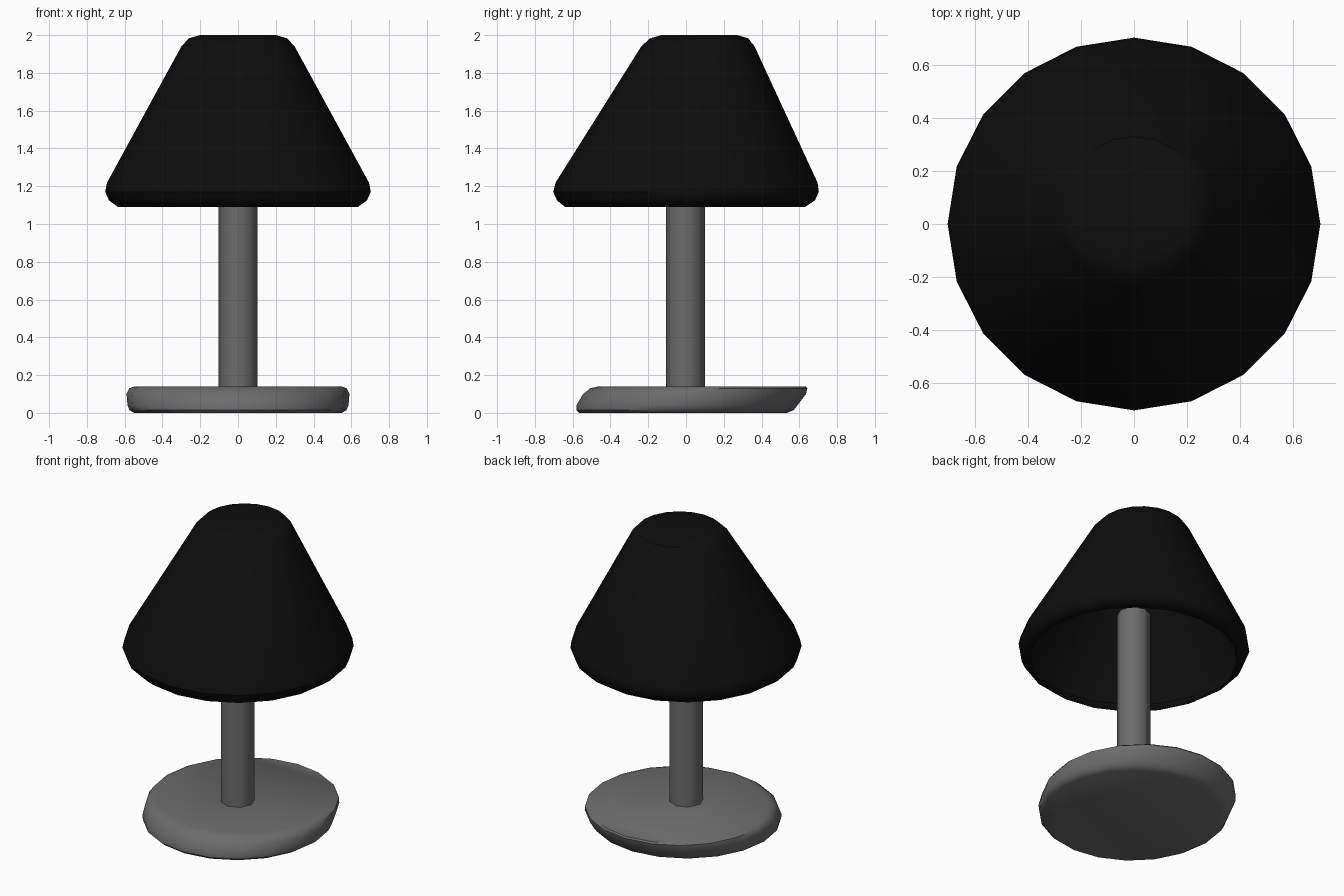
import bpy
import bmesh
from math import cos, sin, tau, radians

if "Cube" in bpy.data.objects:
    bpy.data.objects.remove(bpy.data.objects["Cube"])


def material(name, value):
    mat = bpy.data.materials.new(name)
    mat.use_nodes = True
    colour = (value, value, value, 1)
    mat.diffuse_color = colour
    bsdf = mat.node_tree.nodes["Principled BSDF"]
    bsdf.inputs["Base Color"].default_value = colour
    bsdf.inputs["Roughness"].default_value = 0.8
    return mat


def lofted(name, rings, sides, mat, angle, open_bottom=False):
    """Stack of round rings (radius, z, y offset), capped at the ends."""
    bm = bmesh.new()
    loops = []
    for radius, z, shift in rings:
        loops.append([bm.verts.new((radius * cos(tau * i / sides),
                                    radius * sin(tau * i / sides) + shift, z))
                      for i in range(sides)])
    for low, high in zip(loops, loops[1:]):
        for i in range(sides):
            j = (i + 1) % sides
            bm.faces.new((low[i], low[j], high[j], high[i]))
    bm.faces.new(loops[-1])
    if not open_bottom:
        bm.faces.new(loops[0][::-1])
    mesh = bpy.data.meshes.new(name)
    bm.to_mesh(mesh)
    bm.free()
    mesh.materials.append(mat)
    obj = bpy.data.objects.new(name, mesh)
    bpy.context.collection.objects.link(obj)
    bpy.ops.object.select_all(action="DESELECT")
    obj.select_set(True)
    bpy.context.view_layer.objects.active = obj
    bpy.ops.object.shade_smooth_by_angle(angle=radians(angle))
    return obj


black = material("black shade", 0.004)
grey = material("grey metal", 0.15)

# Base: rounded disc leaning towards the back
lofted("base", [(0.55, 0, -0.015), (0.575, 0.015, -0.005), (0.585, 0.04, 0.005),
                (0.59, 0.1, 0.045), (0.575, 0.13, 0.068), (0.55, 0.14, 0.085)],
       20, grey, 40)

# Pole: slim octagonal column
lofted("pole", [(0.103, 0.12, -0.003), (0.103, 1.4, -0.003)], 8, grey, 50)

# Shade: hollow cone with rounded rims, its top set slightly back
shade = lofted("shade", [(0.635, 1.09, -0.005), (0.683, 1.125, 0), (0.703, 1.17, 0),
                         (0.693, 1.22, 0.003), (0.3, 1.94, 0.063),
                         (0.26, 1.983, 0.07), (0.2, 2.0, 0.07)],
               20, black, 35, open_bottom=True)
shell = shade.modifiers.new("thickness", "SOLIDIFY")
shell.thickness = 0.01
